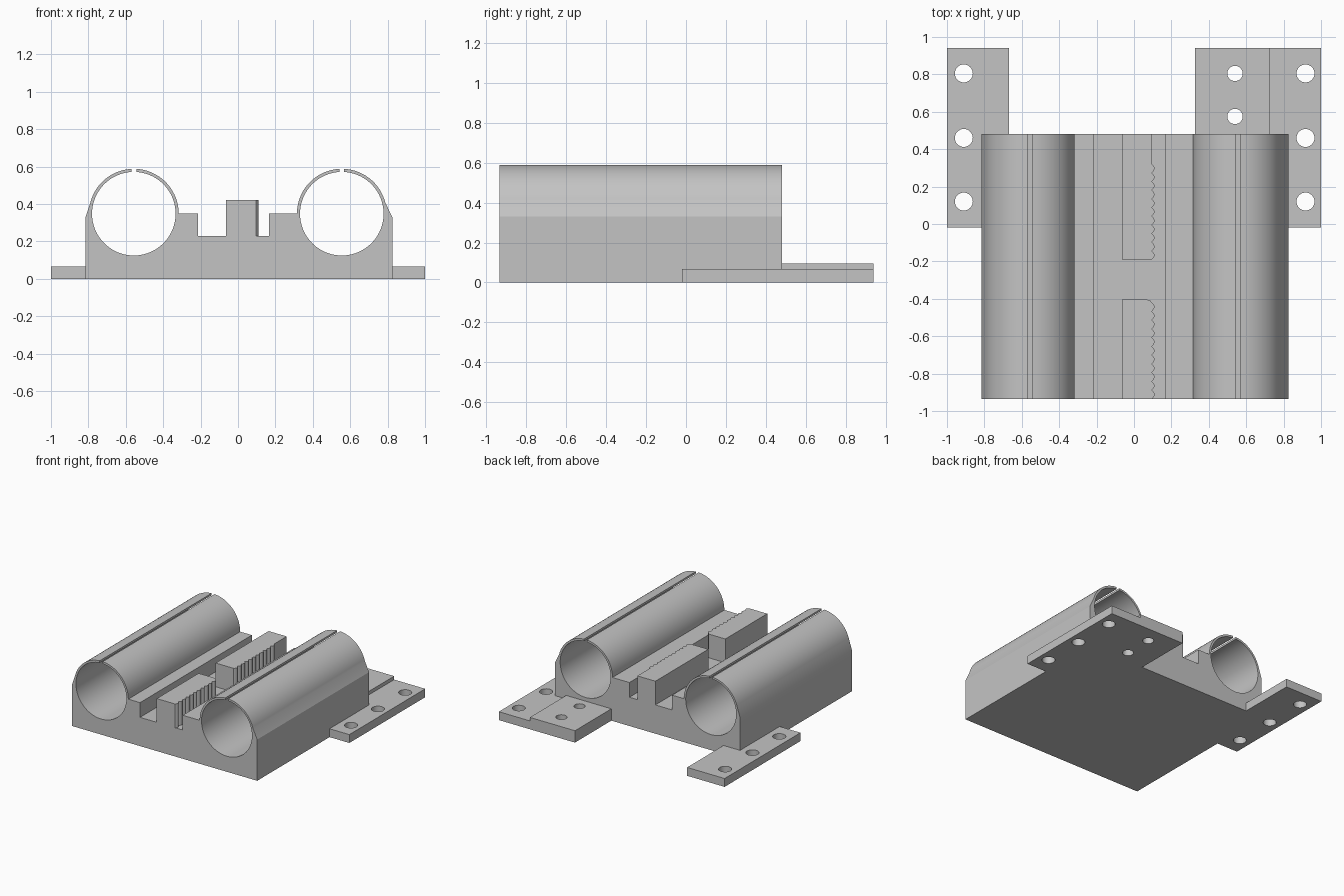
import bpy
import bmesh
from math import sin, cos, radians, asin, degrees, pi

if "Cube" in bpy.data.objects:
    bpy.data.objects.remove(bpy.data.objects["Cube"], do_unlink=True)

grey = bpy.data.materials.new("plain grey plastic")
grey.use_nodes = True
colour = (0.55, 0.55, 0.55, 1)
grey.diffuse_color = colour
grey.node_tree.nodes["Principled BSDF"].inputs["Base Color"].default_value = colour

FRONT, BACK = -0.935, 0.48
BORE, OUTER, AXIS_Z = 0.2235, 0.24, 0.348
SLOT = 0.013


def prism(name, points, offset):
    """Extrude a closed outline of 3D points along an offset."""
    mesh = bpy.data.meshes.new(name)
    bm = bmesh.new()
    face = bm.faces.new([bm.verts.new(p) for p in points])
    new = bmesh.ops.extrude_face_region(bm, geom=[face])["geom"]
    bmesh.ops.translate(bm, vec=offset,
                        verts=[v for v in new if isinstance(v, bmesh.types.BMVert)])
    bmesh.ops.recalc_face_normals(bm, faces=bm.faces)
    bm.to_mesh(mesh)
    bm.free()
    mesh.materials.append(grey)
    obj = bpy.data.objects.new(name, mesh)
    bpy.context.collection.objects.link(obj)
    return obj


def slab(name, outline, z0, z1):
    return prism(name, [(x, y, z0) for x, y in outline], (0, 0, z1 - z0))


def arc(cx, radius, start, end, steps):
    angles = [radians(start + (end - start) * i / steps) for i in range(steps + 1)]
    return [(cx + radius * cos(a), AXIS_Z + radius * sin(a)) for a in angles]


def split_tube(cx, start, end):
    """Outer wall, bore and outer wall again, open at the top slot."""
    out, bore = (degrees(asin(SLOT / r)) for r in (OUTER, BORE))
    return (arc(cx, OUTER, start, 90 - out, 20)
            + arc(cx, BORE, 90 - bore, bore - 270, 72)
            + arc(cx, OUTER, 90 + out, end, 20))


# Carriage body: one cross-section with both split bearing tubes
section = [(-0.815, 0), (0.825, 0), (0.825, 0.33)]
section += split_tube(0.555, 14, 180)
section += [(0.165, AXIS_Z), (0.165, 0.23), (-0.213, 0.23), (-0.213, AXIS_Z)]
section += split_tube(-0.557, 0, 166)
section += [(-0.815, 0.33)]
body = prism("carriage_body", [(x, FRONT, z) for x, z in section],
             (0, BACK - FRONT, 0))


# Belt clamps with a toothed side
def belt_clamp(name, y0, y1, teeth_from, teeth_to, rounded):
    pitch, depth, base = 0.045, 0.015, 0.095
    outline = [(-0.065, y1), (-0.065, y0)]
    count = round((teeth_to - teeth_from) / pitch)
    step = (teeth_to - teeth_from) / count
    for i in range(count):
        for k in range(6):
            outline.append((base + depth * sin(pi * k / 6),
                            teeth_from + step * (i + k / 6)))
    outline.append((base, teeth_to))
    if rounded:
        outline += [(base - 0.008, y1 - 0.005), (base - 0.022, y1)]
    else:
        outline.append((base, y1))
    return slab(name, outline, 0.23, 0.42)


belt_clamp("front_belt_clamp", FRONT, -0.405, FRONT, -0.42, True)
belt_clamp("back_belt_clamp", -0.19, BACK, -0.19, 0.32, False)


# Mounting plates with screw holes
def drill(plate, holes, radius):
    for x, y in holes:
        bpy.ops.mesh.primitive_cylinder_add(vertices=32, radius=radius, depth=0.4,
                                            location=(x, y, 0.05))
        cutter = bpy.context.object
        cutter.name = "hole_cutter"
        cut = plate.modifiers.new("screw hole", "BOOLEAN")
        cut.operation = "DIFFERENCE"
        cut.solver = "EXACT"
        cut.object = cutter
        bpy.context.view_layer.objects.active = plate
        bpy.ops.object.modifier_apply(modifier=cut.name)
        bpy.data.objects.remove(cutter, do_unlink=True)


def side_plate(name, edge, side, inner, hole_x):
    outline = [(edge, -0.02), (side, -0.02), (side, BACK),
               (inner, BACK), (inner, 0.94), (edge, 0.94)]
    plate = slab(name, outline, 0, 0.067)
    drill(plate, [(hole_x, y) for y in (0.12, 0.46, 0.805)], 0.048)
    return plate


plates = [side_plate("right_mounting_plate", -1, -0.815, -0.668, -0.91),
          side_plate("left_mounting_plate", 1, 0.825, 0.725, 0.917)]
raised = slab("raised_mounting_plate",
              [(0.325, BACK), (0.725, BACK), (0.725, 0.94), (0.325, 0.94)], 0, 0.095)
drill(raised, [(0.54, 0.575), (0.54, 0.805)], 0.041)

# Smooth the round walls, keep edges sharp
for obj in [body, raised] + plates:
    bpy.ops.object.select_all(action="DESELECT")
    obj.select_set(True)
    bpy.context.view_layer.objects.active = obj
    bpy.ops.object.shade_smooth_by_angle(angle=radians(25))
